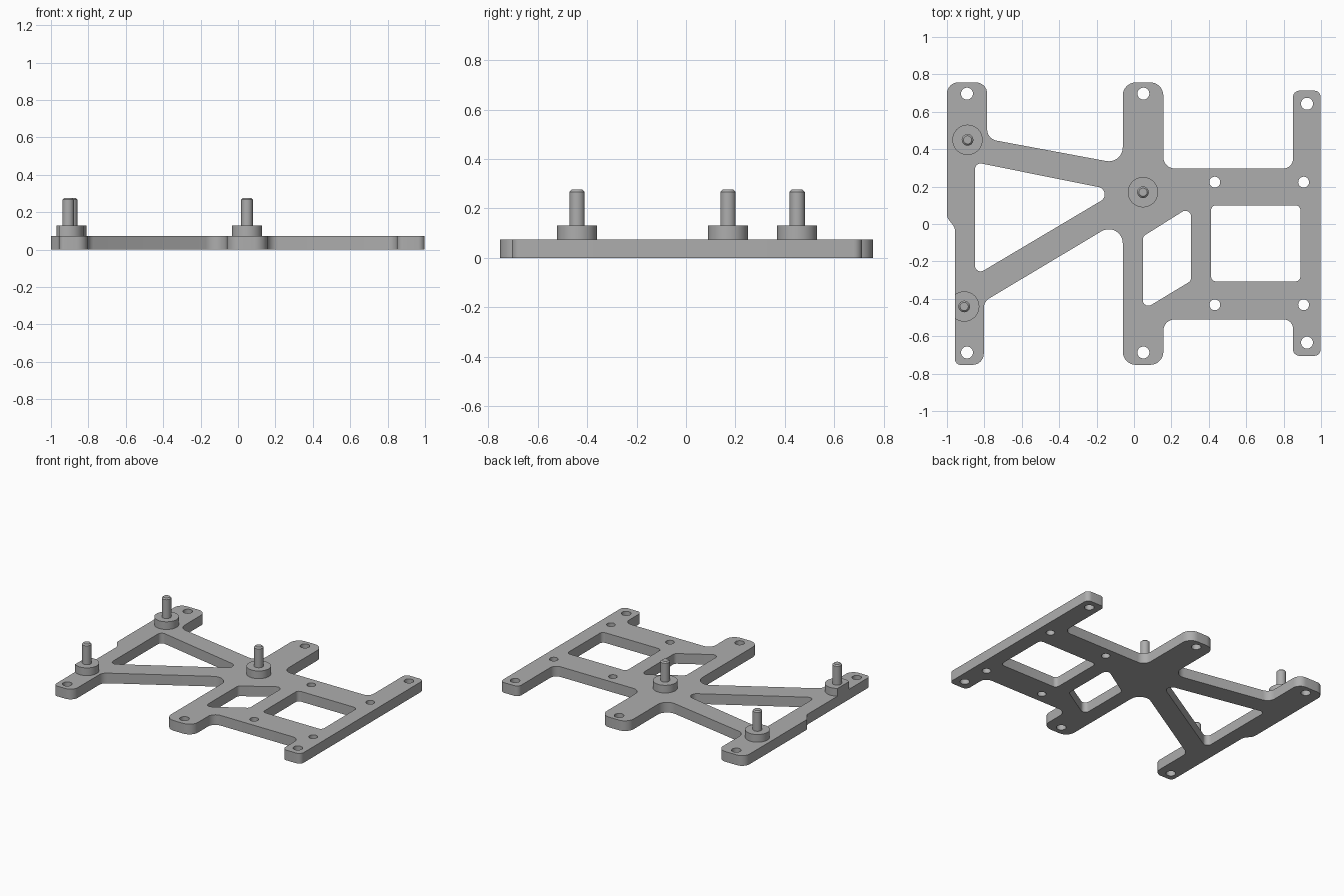
import bpy
import bmesh
from math import tan, sin, cos, pi, ceil
from mathutils import Vector

old = bpy.data.objects.get("Cube")
if old:
    bpy.data.objects.remove(old, do_unlink=True)

THICK = 0.074
EDGE = -0.957

grey = bpy.data.materials.new("plain grey")
grey.use_nodes = True
COLOUR = (0.42, 0.42, 0.42, 1)
grey.diffuse_color = COLOUR
grey.node_tree.nodes["Principled BSDF"].inputs["Base Color"].default_value = COLOUR


def rounded(corners):
    """Turn (x, y, radius) corners into a loop with filleted corners."""
    loop = []
    n = len(corners)
    for i, (x, y, r) in enumerate(corners):
        p = Vector((x, y))
        a = (Vector(corners[i - 1][:2]) - p).normalized()
        b = (Vector(corners[(i + 1) % n][:2]) - p).normalized()
        angle = a.angle(b)
        mid = (a + b).normalized()
        centre = p + mid * (r / sin(angle / 2))
        start = p + a * (r / tan(angle / 2)) - centre
        end = p + b * (r / tan(angle / 2)) - centre
        sweep = pi - angle
        steps = max(2, ceil(sweep / 0.2))
        for k in range(steps + 1):
            t = k / steps
            loop.append(centre + (start * sin((1 - t) * sweep) + end * sin(t * sweep)) / sin(sweep)
                        if abs(sin(sweep)) > 1e-4 else centre + start.lerp(end, t))
    return loop


def circle(x, y, r, n=32):
    return [Vector((x + r * cos(2 * pi * k / n), y + r * sin(2 * pi * k / n))) for k in range(n)]


def finish(name, bm):
    bmesh.ops.recalc_face_normals(bm, faces=bm.faces)
    mesh = bpy.data.meshes.new(name)
    bm.to_mesh(mesh)
    bm.free()
    mesh.materials.clear()
    mesh.materials.append(grey)
    obj = bpy.data.objects.new(name, mesh)
    bpy.context.collection.objects.link(obj)
    bpy.ops.object.select_all(action="DESELECT")
    obj.select_set(True)
    bpy.context.view_layer.objects.active = obj
    bpy.ops.object.shade_smooth_by_angle(angle=0.6)
    return obj


def plate(name, loops):
    """Fill the outline with its holes and give it thickness."""
    curve = bpy.data.curves.new(name + " profile", "CURVE")
    curve.dimensions = "2D"
    curve.fill_mode = "BOTH"
    curve.extrude = THICK / 2
    for loop in loops:
        spline = curve.splines.new("POLY")
        spline.points.add(len(loop) - 1)
        for point, co in zip(spline.points, loop):
            point.co = (co.x, co.y, 0, 1)
        spline.use_cyclic_u = True
    temp = bpy.data.objects.new(name + " profile", curve)
    bpy.context.collection.objects.link(temp)
    bpy.context.view_layer.update()
    mesh = bpy.data.meshes.new_from_object(temp.evaluated_get(bpy.context.evaluated_depsgraph_get()))
    bm = bmesh.new()
    bm.from_mesh(mesh)
    bpy.data.objects.remove(temp, do_unlink=True)
    bmesh.ops.remove_doubles(bm, verts=bm.verts, dist=1e-5)
    bmesh.ops.translate(bm, verts=bm.verts, vec=(0, 0, THICK / 2))
    return finish(name, bm)


# Plate outline: left rail, brace, middle arm, crossbar, right rail and back again
outline = rounded([
    (-1, 0.757, 0.06), (-1, 0.035, 0.05), (EDGE, -0.02, 0.05), (EDGE, -0.753, 0.03),
    (-0.803, -0.753, 0.06), (-0.803, -0.415, 0.06), (-0.06, 0.029, 0.075),
    (-0.06, -0.753, 0.07), (0.157, -0.753, 0.07), (0.157, -0.51, 0.06),
    (0.85, -0.51, 0.05), (0.85, -0.705, 0.035), (0.998, -0.705, 0.035),
    (0.998, 0.713, 0.035), (0.85, 0.713, 0.035), (0.85, 0.297, 0.05),
    (0.157, 0.297, 0.06), (0.157, 0.757, 0.07), (-0.06, 0.757, 0.07),
    (-0.06, 0.32, 0.075), (-0.785, 0.455, 0.06), (-0.785, 0.757, 0.06),
])

# Large windows
triangle = rounded([(-0.85, 0.33, 0.03), (-0.85, -0.276, 0.03), (-0.087, 0.177, 0.04)])
slanted = rounded([(0.047, -0.067, 0.03), (0.047, -0.46, 0.03),
                   (0.305, -0.304, 0.03), (0.305, 0.095, 0.03)])
square = rounded([(0.412, 0.1, 0.027), (0.412, -0.307, 0.027),
                  (0.89, -0.307, 0.027), (0.89, 0.1, 0.027)])

# Screw holes
holes = [circle(x, y, 0.032) for x in (-0.893, 0.05) for y in (0.697, -0.687)]
holes += [circle(0.925, y, 0.032) for y in (0.643, -0.634)]
holes += [circle(x, y, 0.029) for x in (0.432, 0.907) for y in (0.224, -0.432)]

plate("mounting_plate", [outline, triangle, slanted, square] + holes)


def post(name, x, y):
    """Collar with a chamfered pin, lathed from one profile."""
    profile = [(0, THICK), (0.081, THICK), (0.081, 0.13), (0.031, 0.13),
               (0.031, 0.267), (0.022, 0.276), (0, 0.276)]
    bm = bmesh.new()
    verts = [bm.verts.new((r, 0, z)) for r, z in profile]
    edges = [bm.edges.new(pair) for pair in zip(verts, verts[1:])]
    bmesh.ops.spin(bm, geom=verts + edges, cent=(0, 0, 0), axis=(0, 0, 1),
                   angle=2 * pi, steps=40, use_merge=True)
    bmesh.ops.remove_doubles(bm, verts=bm.verts, dist=1e-5)
    bmesh.ops.translate(bm, verts=bm.verts, vec=(x, y, 0))
    # Trim the collar flush where it would overhang the narrow rail
    if y < 0:
        cut = bmesh.ops.bisect_plane(bm, geom=bm.verts[:] + bm.edges[:] + bm.faces[:],
                                     plane_co=(EDGE, 0, 0), plane_no=(-1, 0, 0), clear_outer=True)
        rim = [e for e in cut["geom_cut"] if isinstance(e, bmesh.types.BMEdge)]
        bmesh.ops.holes_fill(bm, edges=rim)
    finish(name, bm)


post("rear_left_rail_post", -0.89, 0.45)
post("front_left_rail_post", -0.908, -0.441)
post("middle_post", 0.048, 0.17)
